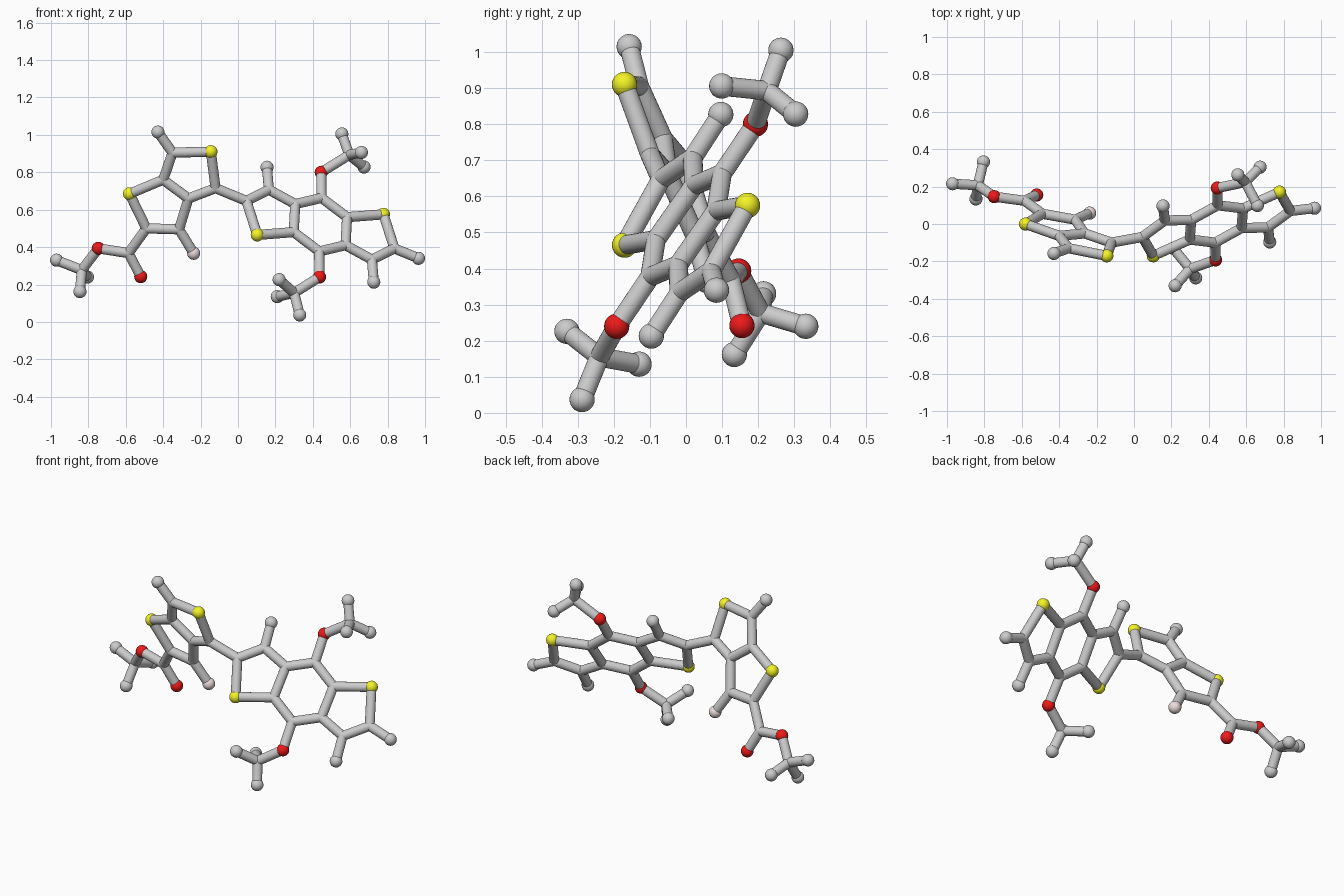
import bpy
import math
from mathutils import Vector

if "Cube" in bpy.data.objects:
    bpy.data.objects.remove(bpy.data.objects["Cube"])

BALL, ROD = 0.035, 0.027
SIDES = 24


def material(name, color):
    m = bpy.data.materials.new(name)
    m.diffuse_color = color
    m.use_nodes = True
    m.node_tree.nodes["Principled BSDF"].inputs["Base Color"].default_value = m.diffuse_color
    return m


COLORS = {
    "sulfur": material("yellow", (0.9, 0.9, 0.02, 1)),
    "oxygen": material("red", (0.85, 0.01, 0.01, 1)),
    "fluorine": material("pale_pink", (0.85, 0.72, 0.72, 1)),
}


def ball(kind, p, r=BALL):
    bpy.ops.mesh.primitive_uv_sphere_add(segments=SIDES, ring_count=14, radius=r, location=p)
    o = bpy.context.object
    o.name = kind + "_ball"
    bpy.ops.object.shade_smooth()
    if kind in COLORS:
        o.data.materials.append(COLORS[kind])


def rod(a, b):
    d = b - a
    bpy.ops.mesh.primitive_cylinder_add(vertices=SIDES, radius=ROD, depth=d.length, location=(a + b) / 2)
    o = bpy.context.object
    o.name = "bond_rod"
    o.rotation_mode = 'QUATERNION'
    o.rotation_quaternion = d.to_track_quat('Z', 'Y')
    bpy.ops.object.shade_smooth_by_angle(angle=math.radians(40))


def left_plane(x, z):
    return Vector((x, 0.156 - 0.19 * x - 0.389 * z, z))


def right_plane(x, z):
    return Vector((x, -0.527 + 0.394 * x + 0.68 * z, z))


atoms = {}

# Left flat pair of five-sided rings, with its side atoms
for n, x, z in [("m1", -.428, 1.015), ("c2", -.35, .905), ("s3", -.145, .91),
                ("c4", -.12, .715), ("c5", -.265, .66), ("c6", -.40, .76),
                ("s7", -.58, .685), ("c8", -.49, .50), ("c9", -.315, .495),
                ("f1", -.237, .367), ("c10", -.585, .368)]:
    atoms[n] = left_plane(x, z)

# Right flat three-ring core: half of it, then the opposite half through the centre
centre = right_plane(.4405, .52)
for n, x, z in [("c11", .045, .647), ("c12", .165, .707), ("c13", .306, .63),
                ("c15", .298, .48), ("s14", .103, .465), ("c16", .447, .663),
                ("o17", .445, .80), ("m12", .155, .827)]:
    p = right_plane(x, z)
    atoms[n] = p
    atoms[n + "b"] = 2 * centre - p
atoms["m11b"] = right_plane(.965, .34)

# Side groups standing out of the flat rings
for n, p in {
    "o1": (-.52, .155, .242), "o2": (-.747, .146, .393), "c30": (-.835, .207, .277),
    "m30": (-.97, .215, .33), "m31": (-.845, .134, .162), "m32": (-.805, .332, .24),
    "c40": (.595, .224, .893), "m40": (.555, .263, 1.005), "m41": (.66, .099, .906),
    "m42": (.674, .304, .828),
    "c50": (.30, -.24, .155), "m50": (.22, -.33, .226), "m51": (.21, -.13, .135),
    "m52": (.33, -.288, .037),
}.items():
    atoms[n] = Vector(p)

# Chains of bonds
half = ["c11 c12 c13 c15 s14 c11", "c13 c16 o17", "c12 m12"]
chains = ["m1 c2 s3 c4 c5 c6 s7 c8 c9 c5", "c2 c6", "c9 f1", "c8 c10 o1",
          "c10 o2 c30 m30", "m31 c30 m32", "c4 c11", "c11b m11b",
          "c16 c15b", "c16b c15",
          "o17 c40 m40", "m41 c40 m42", "o17b c50 m50", "m51 c50 m52"]
chains += half + [" ".join(n + "b" for n in c.split()) for c in half]
for c in chains:
    names = c.split()
    for a, b in zip(names, names[1:]):
        rod(atoms[a], atoms[b])

# Balls: full size on coloured and end atoms, flush joints elsewhere
kinds = {"s": "sulfur", "o": "oxygen", "f": "fluorine", "m": "end"}
for n, p in atoms.items():
    if n[0] in kinds:
        ball(kinds[n[0]], p)
    else:
        ball("joint", p, ROD)
